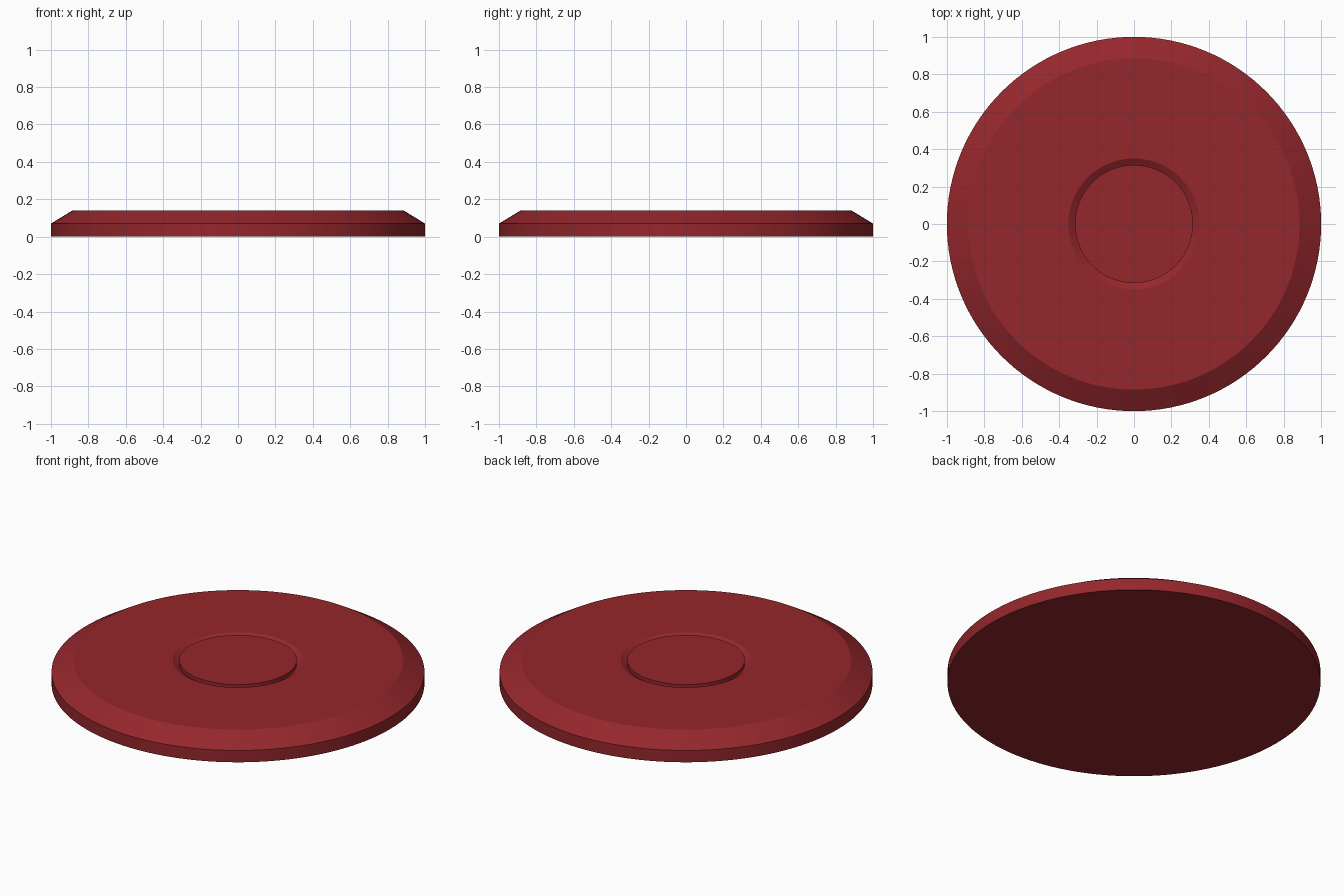
import bpy, bmesh, math
from mathutils import Matrix

if "Cube" in bpy.data.objects:
    bpy.data.objects.remove(bpy.data.objects["Cube"])

# Half profile (radius, height), from centre of underside to centre of top
PROFILE = [
    (0, 0), (1.0, 0), (1.0, 0.07),      # flat underside and rim wall
    (0.885, 0.14), (0.35, 0.14),        # sloped edge and top face
    (0.315, 0.118), (0.315, 0.14),      # shallow groove around the centre
    (0, 0.14),                          # central round pad
]
SIDES = 128

# Lathe the profile around z
bm = bmesh.new()
verts = [bm.verts.new((r, 0, z)) for r, z in PROFILE]
edges = [bm.edges.new(pair) for pair in zip(verts, verts[1:])]
bmesh.ops.spin(bm, geom=verts + edges, cent=(0, 0, 0), axis=(0, 0, 1),
               angle=math.tau, steps=SIDES, use_duplicate=False)
bmesh.ops.remove_doubles(bm, verts=bm.verts, dist=1e-4)
bmesh.ops.recalc_face_normals(bm, faces=bm.faces)
mesh = bpy.data.meshes.new("disc")
bm.to_mesh(mesh)
bm.free()

disc = bpy.data.objects.new("disc", mesh)
bpy.context.collection.objects.link(disc)

# Dark red finish
red = bpy.data.materials.new("dark_red")
red.diffuse_color = (0.3, 0.02, 0.025, 1)
red.use_nodes = True
red.node_tree.nodes["Principled BSDF"].inputs["Base Color"].default_value = red.diffuse_color
mesh.materials.append(red)

# Round walls smooth, ridges sharp
bpy.context.view_layer.objects.active = disc
disc.select_set(True)
bpy.ops.object.shade_smooth_by_angle(angle=math.radians(25))
